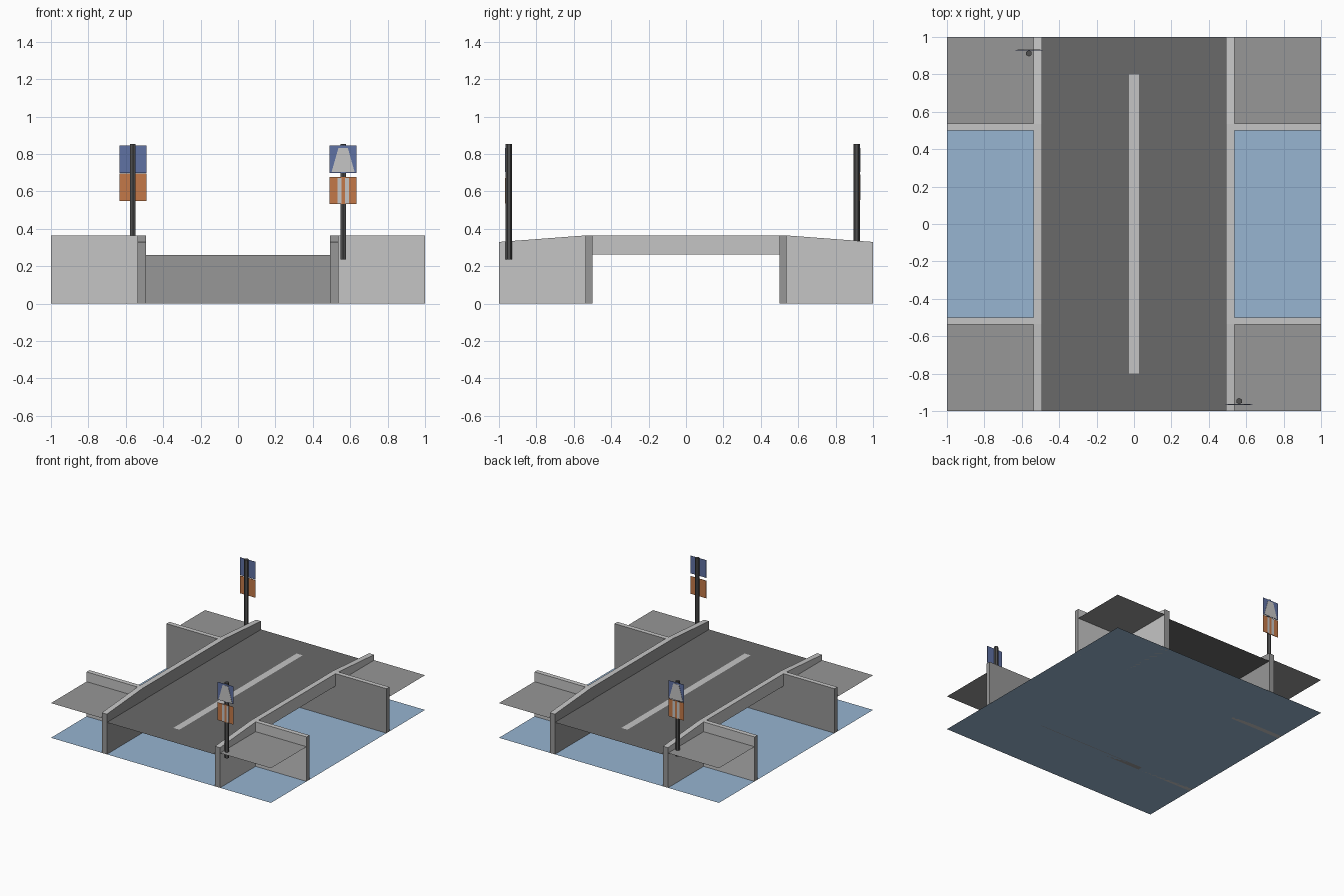
import bpy, bmesh, math
from mathutils import Vector

if "Cube" in bpy.data.objects:
    bpy.data.objects.remove(bpy.data.objects["Cube"])


def material(name, r, g, b):
    m = bpy.data.materials.new(name)
    m.diffuse_color = (r, g, b, 1)
    m.use_nodes = True
    m.node_tree.nodes["Principled BSDF"].inputs["Base Color"].default_value = m.diffuse_color
    return m


LIGHT = material("light_concrete", .56, .56, .56)
MID = material("mid_concrete", .31, .31, .31)
ROAD = material("asphalt", .142, .142, .142)
WATER = material("water_blue", .31, .46, .64)
BLUE = material("sign_blue", .117, .168, .37)
ORANGE = material("sign_orange", .55, .19, .065)
METAL = material("dark_metal", .08, .08, .08)


def prism(name, outline, direction, mats, rule=None):
    """Polygon, optionally extruded along a vector; rule(normal) picks a material slot."""
    bm = bmesh.new()
    face = bm.faces.new([bm.verts.new(p) for p in outline])
    if direction:
        ext = bmesh.ops.extrude_face_region(bm, geom=[face], use_keep_orig=True)
        verts = [v for v in ext["geom"] if isinstance(v, bmesh.types.BMVert)]
        bmesh.ops.translate(bm, vec=Vector(direction), verts=verts)
        bmesh.ops.recalc_face_normals(bm, faces=bm.faces)
    bm.normal_update()
    if rule:
        for f in bm.faces:
            f.material_index = rule(f.normal)
    me = bpy.data.meshes.new(name)
    bm.to_mesh(me)
    bm.free()
    for m in mats:
        me.materials.append(m)
    ob = bpy.data.objects.new(name, me)
    bpy.context.collection.objects.link(ob)
    return ob


def sheet(name, x0, x1, y0, y1, z, mat):
    return prism(name, [(x0, y0, z), (x1, y0, z), (x1, y1, z), (x0, y1, z)], None, [mat])


def plate(name, pts, y, depth, mat):
    return prism(name, [(x, y, z) for x, z in pts], (0, depth, 0), [mat])


def rect(x, z, w, h):
    return [(x - w / 2, z), (x + w / 2, z), (x + w / 2, z + h), (x - w / 2, z + h)]


# Water, road and centre stripe
sheet("water", -1, 1, -1, 1, 0, WATER)
sheet("road", -.495, .495, -1, 1, .262, ROAD)
sheet("centre_line", -.028, .028, -.8, .8, .265, LIGHT)

# Long side walls with sloping parapets, open over the water
half = [(1, 0), (1, .33), (.535, .365)]
span = [(.5, .264), (.5, 0)]
profile = ([(-y, z) for y, z in half] + half[::-1]
           + span[::-1] + [(-y, z) for y, z in span])
for side, sx in (("left", -1), ("right", 1)):
    prism(f"{side}_parapet_wall", [(sx * .492, y, z) for y, z in profile],
          (sx * .045, 0, 0), [LIGHT, MID],
          lambda n, s=sx: int(n.x * s < -.5 or abs(n.y) > .9))

    # Cross walls and flat banks at each corner
    for end, sy in (("front", -1), ("back", 1)):
        prism(f"{end}_{side}_cross_wall",
              [(sx * .535, sy * .5, 0), (sx, sy * .5, 0),
               (sx, sy * .5, .365), (sx * .535, sy * .5, .365)],
              (0, sy * .038, 0), [LIGHT, MID],
              lambda n, s=sy: int(n.y * s < -.5 or abs(n.x) > .9))
        xs, ys = sorted((sx * .535, sx)), sorted((sy * .535, sy))
        sheet(f"{end}_{side}_bank", *xs, *ys, .285, MID)

# Abutments below the road
for end, sy in (("front", -1), ("back", 1)):
    prism(f"{end}_abutment",
          [(-.495, sy * .5, 0), (.495, sy * .5, 0), (.495, sy * .5, .26), (-.495, sy * .5, .26)],
          (0, sy * .038, 0), [MID])

# Sign posts, each facing outwards along the road
for end, s, py, oz in (("front", -1, -.947, .532), ("back", 1, .912, .55)):
    px = -s * .562
    bpy.ops.mesh.primitive_cylinder_add(vertices=6, radius=.017, depth=.617,
                                        location=(px, py, .5445))
    post = bpy.context.object
    post.name = f"{end}_sign_post"
    post.data.materials.append(METAL)

    y = py + s * .016
    plate(f"{end}_blue_sign", rect(px, .70, .143, .145), y, s * .002, BLUE)
    plate(f"{end}_orange_sign", rect(px, oz, .143, .145), y, s * .002, ORANGE)
    # Tapering road shape and two upright stripes
    plate(f"{end}_sign_symbol",
          [(px - .062, .703), (px + .062, .703), (px + .025, .833), (px - .025, .833)],
          y + s * .002, s * .002, LIGHT)
    for i, dx in enumerate((-.02, .02)):
        plate(f"{end}_sign_stripe_{i + 1}", rect(px + dx, oz + .004, .021, .137),
              y + s * .002, s * .002, LIGHT)
